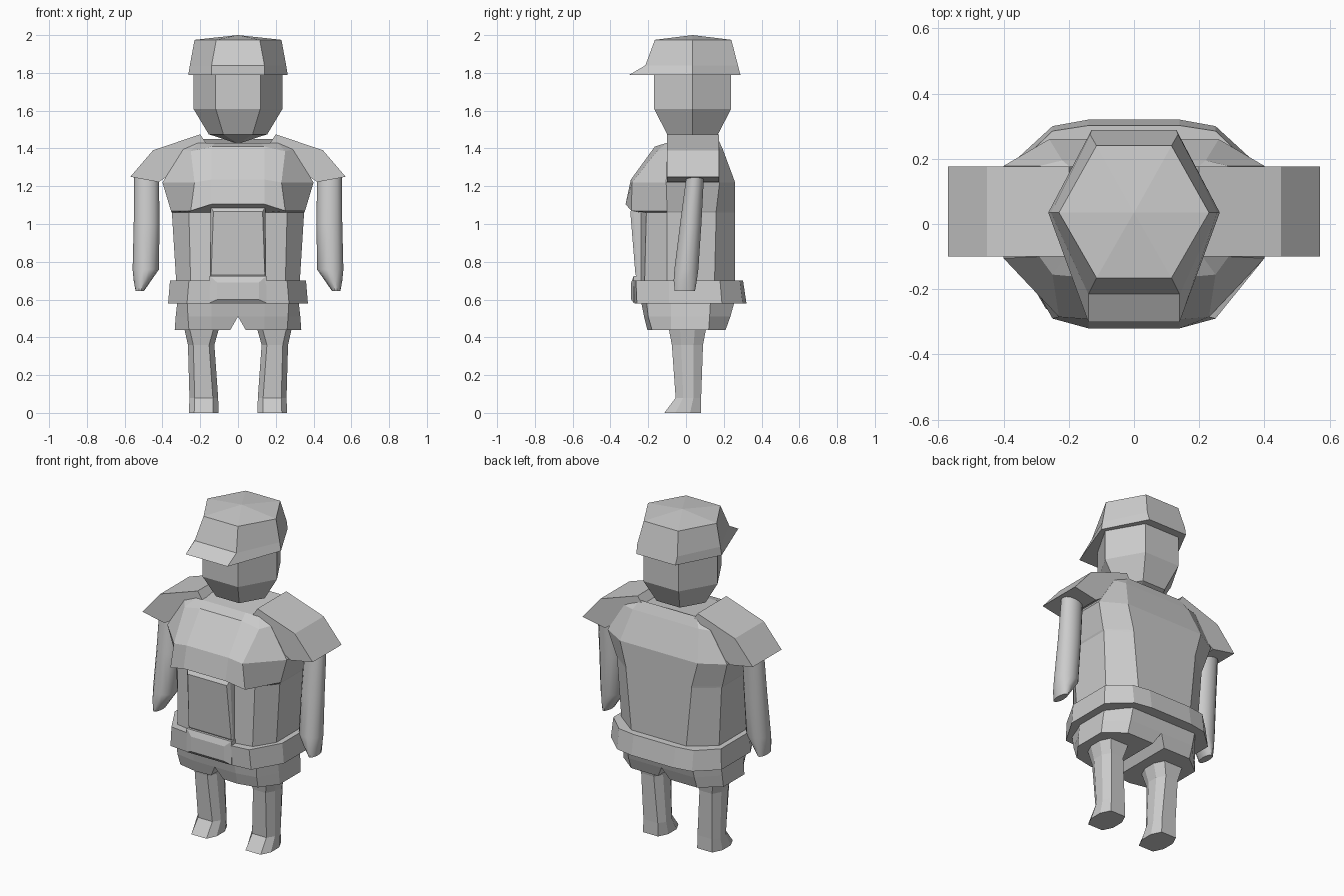
import bpy, bmesh, math


def loft(name, rings, smooth=False):
    """Skin a stack of equal-length closed rings and cap both ends."""
    bm = bmesh.new()
    vs = [[bm.verts.new(p) for p in r] for r in rings]
    n = len(rings[0])
    for a, b in zip(vs, vs[1:]):
        for i in range(n):
            j = (i + 1) % n
            bm.faces.new((a[i], a[j], b[j], b[i]))
    bm.faces.new(vs[0][::-1])
    bm.faces.new(vs[-1])
    bmesh.ops.remove_doubles(bm, verts=bm.verts, dist=1e-5)
    bmesh.ops.recalc_face_normals(bm, faces=bm.faces)
    me = bpy.data.meshes.new(name)
    bm.to_mesh(me)
    bm.free()
    ob = bpy.data.objects.new(name, me)
    bpy.context.collection.objects.link(ob)
    if smooth:
        bpy.context.view_layer.objects.active = ob
        ob.select_set(True)
        bpy.ops.object.shade_smooth_by_angle(angle=math.radians(40))
        ob.select_set(False)
    return ob


def mirror(ob):
    ob.modifiers.new("Mirror", 'MIRROR').use_axis[0] = True


def sym(z, pts):
    """Full ring from right-half points (x, y[, z]) listed front to back."""
    half = [(p[0], p[1], p[2] if len(p) > 2 else z) for p in pts]
    return half + [(-x, y, h) for x, y, h in reversed(half)]


def oval(cx, cy, rx, ry, z, n, turn=0.0):
    return [(cx + rx * math.cos(2 * math.pi * i / n + turn),
             cy + ry * math.sin(2 * math.pi * i / n + turn), z) for i in range(n)]


# Head: hexagonal with tapering chin
loft("head", [oval(0, .035, r, r, z, 6) for r, z in
              ((.001, 1.425), (.155, 1.475), (.236, 1.61), (.236, 1.85))])

# Cap with flared brim at the front
loft("cap", [
    sym(1.79, [(.14, -.30), (.263, .035), (.13, .288)]),
    sym(1.84, [(.14, -.215), (.255, .035), (.135, .275)]),
    sym(1.975, [(.115, -.165), (.23, .035), (.115, .24)]),
    sym(2.0, [(.001, .034), (.001, .035), (.001, .036)])])

# Torso with overhanging chest
loft("torso", [
    sym(.66, [(.14, -.24), (.25, -.22), (.325, -.1), (.325, .15), (.18, .26)]),
    sym(1.06, [(.14, -.24), (.26, -.21), (.35, -.1), (.35, .16), (.22, .26)]),
    sym(1.07, [(.14, -.32, 1.105), (.25, -.29), (.355, -.1), (.355, .16), (.22, .26)]),
    sym(1.22, [(.14, -.292, 1.235), (.23, -.285), (.40, -.105), (.40, .178), (.26, .26)]),
    sym(1.395, [(.14, -.165, 1.41), (.25, -.155, 1.385), (.29, -.1), (.29, .178), (.22, .195)]),
    sym(1.43, [(.12, -.10), (.21, -.10), (.22, -.09), (.22, .16), (.19, .17, 1.45)])])

# Front panel with bevelled border
loft("front_panel", [
    [(-.145, y0, .71), (.145, y0, .71), (.145, y1, 1.09), (-.145, y1, 1.09)]
    for y0, y1 in ((-.22, -.22), (-.255, -.28))] + [
    [(-.142, -.268, .735), (.142, -.268, .735), (.13, -.295, 1.065), (-.13, -.295, 1.065)]])

# Belt and buckle
loft("belt", [
    sym(.58, [(.14, -.272), (.27, -.26), (.37, -.09), (.37, .19), (.25, .30), (.14, .32)]),
    sym(.70, [(.14, -.28), (.26, -.265), (.36, -.09), (.36, .18), (.25, .285), (.14, .302)])])
loft("buckle", [
    [(-x, y, z0), (x, y, z0), (x, y, z1), (-x, y, z1)]
    for x, y, z0, z1 in ((.15, -.22, .582, .725), (.15, -.277, .582, .725),
                         (.11, -.29, .60, .69))])

# Shorts: right half with crotch notch, mirrored
mirror(loft("shorts", [
    [(.04, -.20, .44), (.14, -.205, .44), (.26, -.18, .44), (.335, -.08, .44),
     (.335, .12, .44), (.22, .21, .44), (.04, .21, .44)],
    [(0, -.222, .51), (.14, -.222, .51), (.265, -.20, .51), (.33, -.08, .51),
     (.33, .125, .51), (.22, .235, .51), (0, .235, .51)],
    [(0, -.24, .60), (.14, -.24, .60), (.27, -.21, .60), (.32, -.08, .60),
     (.32, .13, .60), (.22, .26, .60), (0, .26, .60)]]))


# Legs with feet: chamfered eight-sided sections
def leg_ring(x0, x1, y0, y1, z):
    c, d = .028, (y1 - y0) * .3
    return [(x0 + c, y0, z), (x1 - c, y0, z), (x1, y0 + d, z), (x1, y1 - d, z),
            (x1 - c, y1, z), (x0 + c, y1, z), (x0, y1 - d, z), (x0, y0 + d, z)]


mirror(loft("leg", [leg_ring(*r) for r in (
    (.103, .26, -.115, .08, 0), (.105, .257, -.055, .08, .08),
    (.125, .265, -.075, .09, .36), (.10, .285, -.092, .107, .45))]))

# Sleeves: a profile extruded front to back
sleeve = [(.17, 1.43), (.20, 1.475), (.45, 1.39), (.57, 1.25), (.42, 1.222), (.30, 1.30)]
mirror(loft("sleeve", [[(x, y, z) for x, z in sleeve] for y in (-.10, .176)]))

# Arms: smooth tapering tubes
mirror(loft("arm", [oval(*r, 14) for r in (
    (.52, -.006, .022, .055, .645), (.506, -.004, .046, .063, .70),
    (.488, .002, .07, .065, .76), (.484, .025, .068, .058, 1.0),
    (.484, .05, .066, .047, 1.27))], smooth=True))
